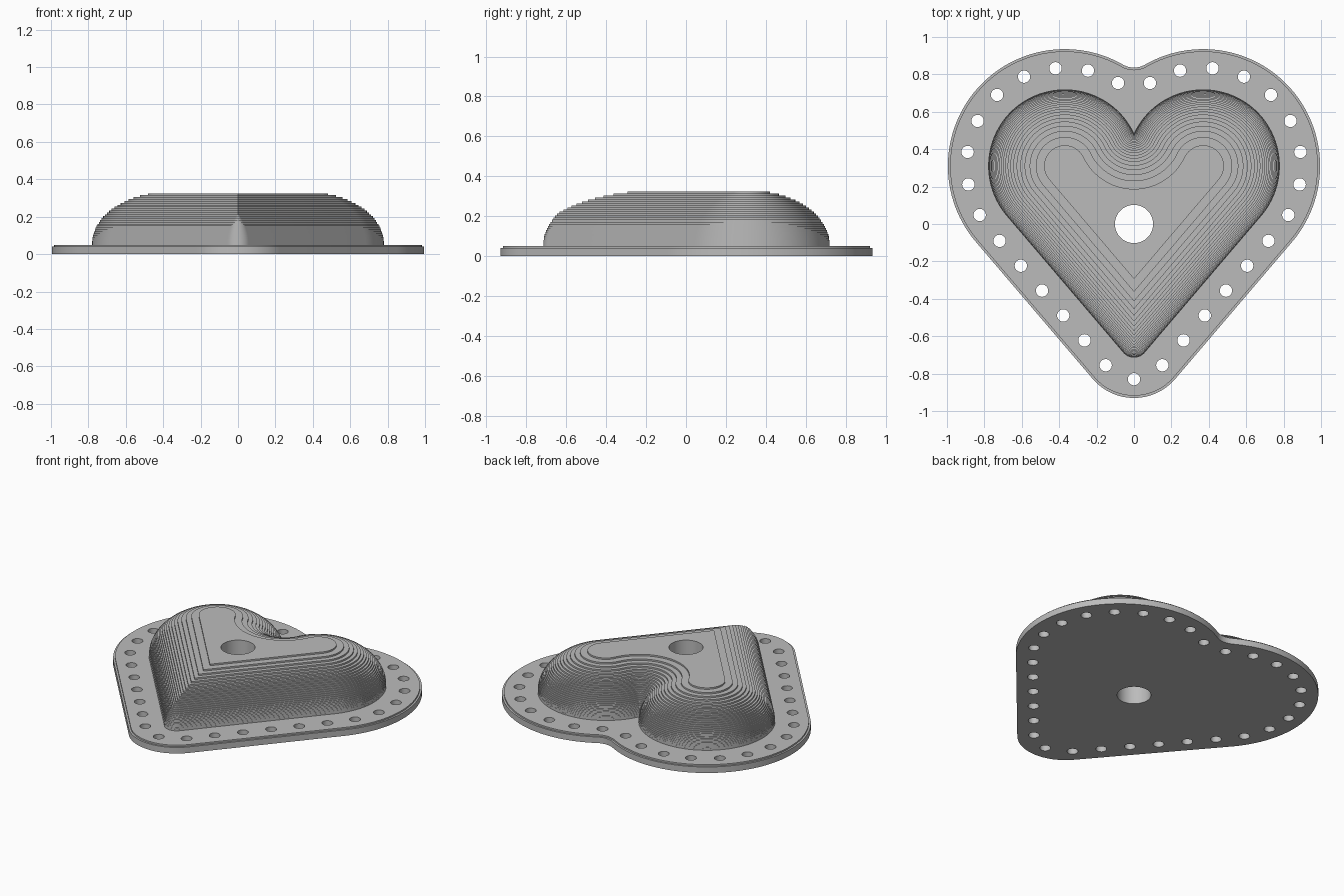
import bpy, bmesh, math
from mathutils import Vector

cube = bpy.data.objects.get("Cube")
if cube:
    bpy.data.objects.remove(cube, do_unlink=True)

# Main dimensions of the heart, the flange and the stepped dome
LOBE, LOBE_R = Vector((0.37, 0.31)), 0.41
TIP, TIP_R = Vector((0, -0.64)), 0.075
FILLET_R = 0.335
FLANGE, LIP, FLANGE_TOP = 0.215, 0.012, 0.05
DOME_H, LAYERS = 0.275, 27
BOLTS, BOLT_R, BOLT_OFFSET = 31, 0.033, 0.115
BORE_R = 0.102


def arc(centre, radius, start, end, steps):
    angles = (start + (end - start) * i / steps for i in range(steps + 1))
    return [centre + radius * Vector((math.cos(a), math.sin(a))) for a in angles]


def circle(centre, radius, steps):
    return arc(centre, radius, 0, math.tau, steps)[:-1]


def half_heart(offset):
    """Left half of the heart outline, from the tip up to the notch."""
    span = LOBE - TIP
    lean = math.atan2(span.x, span.y) + math.asin((LOBE_R - TIP_R) / span.length)
    tip_r = TIP_R + offset
    if tip_r > 0:
        points = arc(TIP, tip_r, -math.pi / 2, -lean, 12)
    else:
        points = [TIP - Vector((0, tip_r / math.sin(lean)))] * 13
    # The notch is filleted outside the dome and rolls round a point inside it
    reach = LOBE_R + FILLET_R if offset > 0 else LOBE_R
    notch_r = FILLET_R - offset if offset > 0 else -offset
    notch = Vector((0, LOBE.y + math.sqrt(reach ** 2 - LOBE.x ** 2)))
    turn = math.atan2(notch.y - LOBE.y, notch.x - LOBE.x)
    points += arc(LOBE, LOBE_R + offset, -lean, turn, 56)
    points += arc(notch, notch_r, turn - math.pi, -math.pi / 2, 12)
    return points


def mirrored(p):
    return Vector((-p.x, p.y))


def heart(offset):
    half = half_heart(offset)
    return half + [mirrored(p) for p in half[-2:0:-1]]


def bolt_centres():
    """Evenly spaced points along an outline between dome and rim."""
    path = half_heart(BOLT_OFFSET)
    lengths = [(b - a).length for a, b in zip(path, path[1:])]
    spacing = 2 * sum(lengths) / BOLTS
    centres, travelled, index = [path[0]], 0, 1
    for a, b, length in zip(path, path[1:], lengths):
        while index * spacing < travelled + length and length > 0:
            p = a.lerp(b, (index * spacing - travelled) / length)
            centres += [p, mirrored(p)]
            index += 1
        travelled += length
    return centres


bm = bmesh.new()
cache = {}


def ring(points, z):
    verts = []
    for p in points:
        key = (round(p.x, 5), round(p.y, 5), round(z, 5))
        if key not in cache:
            cache[key] = bm.verts.new(key)
        verts.append(cache[key])
    return verts


def bridge(lower, upper):
    for i in range(len(lower)):
        j = (i + 1) % len(lower)
        corners = list(dict.fromkeys((lower[i], lower[j], upper[j], upper[i])))
        if len(corners) > 2:
            bm.faces.new(corners)


def cap(rings, up):
    edges = []
    for verts in rings:
        for a, b in zip(verts, verts[1:] + verts[:1]):
            if a != b:
                edges.append(bm.edges.get((a, b)) or bm.edges.new((a, b)))
    bmesh.ops.triangle_fill(bm, edges=list(dict.fromkeys(edges)),
                            use_beauty=True, normal=(0, 0, up))


def stack(profile):
    rings = [ring(heart(offset), z) for offset, z in profile]
    for lower, upper in zip(rings, rings[1:]):
        bridge(lower, upper)
    return rings[0], rings[-1]


# Flange with a small stepped lip
base, rim = stack([(FLANGE, 0), (FLANGE, FLANGE_TOP - 0.01),
                   (FLANGE - LIP, FLANGE_TOP - 0.01), (FLANGE - LIP, FLANGE_TOP)])

# Dome made of thin layers that follow an elliptical profile
steps = []
for k in range(LAYERS):
    inset = LOBE_R * (1 - math.sqrt(1 - (k / LAYERS) ** 2))
    steps += [(-inset, FLANGE_TOP + DOME_H * n / LAYERS) for n in (k, k + 1)]
foot, crown = stack(steps)

# Bolt holes and central bore
bottom_holes, top_holes = [], []
for c in bolt_centres():
    loop = circle(c, BOLT_R, 24)
    bottom_holes.append(ring(loop, 0))
    top_holes.append(ring(loop, FLANGE_TOP))
    bridge(bottom_holes[-1], top_holes[-1])
bore = circle(Vector((0, 0)), BORE_R, 64)
bore_low, bore_high = ring(bore, 0), ring(bore, FLANGE_TOP + DOME_H)
bridge(bore_low, bore_high)

# Flat faces: underside, flange top and crown
cap([base, bore_low] + bottom_holes, -1)
cap([rim, foot] + top_holes, 1)
cap([crown, bore_high], 1)
bmesh.ops.recalc_face_normals(bm, faces=bm.faces)

mesh = bpy.data.meshes.new("heart_cover")
bm.to_mesh(mesh)
bm.free()
cover = bpy.data.objects.new("heart_cover", mesh)
bpy.context.collection.objects.link(cover)

# Plain grey material
grey = bpy.data.materials.new("plain_grey")
grey.use_nodes = True
colour = (0.5, 0.5, 0.5, 1)
grey.diffuse_color = colour
grey.node_tree.nodes["Principled BSDF"].inputs["Base Color"].default_value = colour
mesh.materials.append(grey)

bpy.ops.object.select_all(action="DESELECT")
cover.select_set(True)
bpy.context.view_layer.objects.active = cover
bpy.ops.object.shade_smooth_by_angle(angle=math.radians(30))
